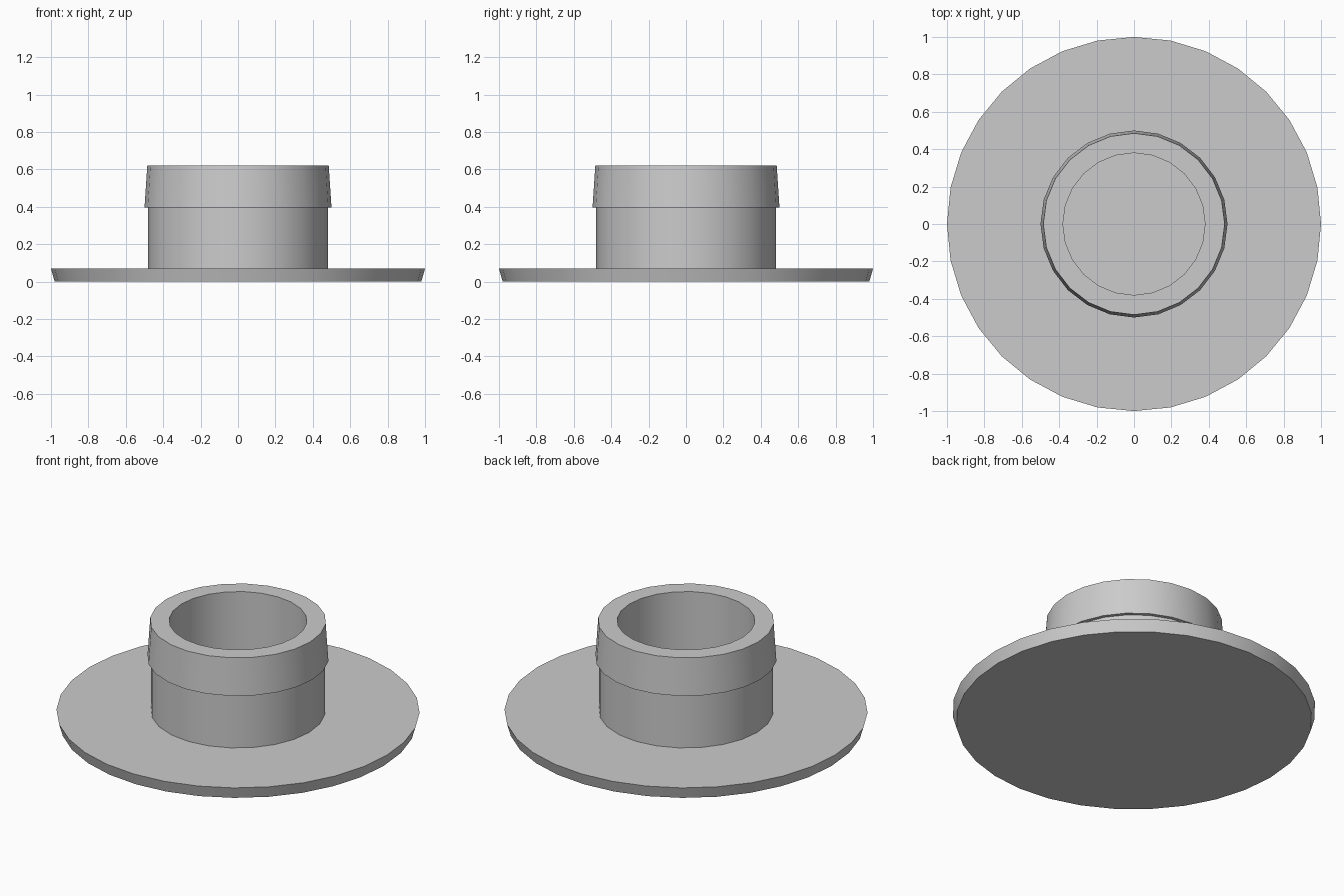
import bpy
import bmesh
import math

if "Cube" in bpy.data.objects:
    bpy.data.objects.remove(bpy.data.objects["Cube"], do_unlink=True)

# Single grey plastic material
grey = bpy.data.materials.new("plain_grey")
grey.use_nodes = True
colour = (0.6, 0.6, 0.6, 1.0)
grey.diffuse_color = colour
grey.node_tree.nodes["Principled BSDF"].inputs["Base Color"].default_value = colour


def lathe(name, profile, sides, closed=False):
    """Revolve (radius, height) points about z; open profiles get end caps."""
    bm = bmesh.new()
    rings = []
    for radius, z in profile:
        ring = []
        for i in range(sides):
            a = math.tau * i / sides
            ring.append(bm.verts.new((radius * math.cos(a), radius * math.sin(a), z)))
        rings.append(ring)
    pairs = list(zip(rings, rings[1:]))
    if closed:
        pairs.append((rings[-1], rings[0]))
    else:
        bm.faces.new(rings[0])
        bm.faces.new(rings[-1])
    for low, high in pairs:
        for i in range(sides):
            j = (i + 1) % sides
            bm.faces.new((low[i], low[j], high[j], high[i]))
    bmesh.ops.recalc_face_normals(bm, faces=bm.faces)
    mesh = bpy.data.meshes.new(name)
    bm.to_mesh(mesh)
    bm.free()
    mesh.materials.append(grey)
    obj = bpy.data.objects.new(name, mesh)
    bpy.context.collection.objects.link(obj)
    bpy.ops.object.select_all(action="DESELECT")
    obj.select_set(True)
    bpy.context.view_layer.objects.active = obj
    bpy.ops.object.shade_smooth_by_angle(angle=math.radians(30))
    return obj


# Wide flange with a slightly undercut rim
lathe("flange", [(0.98, 0), (1.0, 0.07)], 32)

# Hollow stem with a tapered snap lip around its upper part
lathe("stem", [(0.38, 0.07), (0.48, 0.07), (0.48, 0.395), (0.5, 0.395),
               (0.485, 0.62), (0.38, 0.62)], 24, closed=True)
